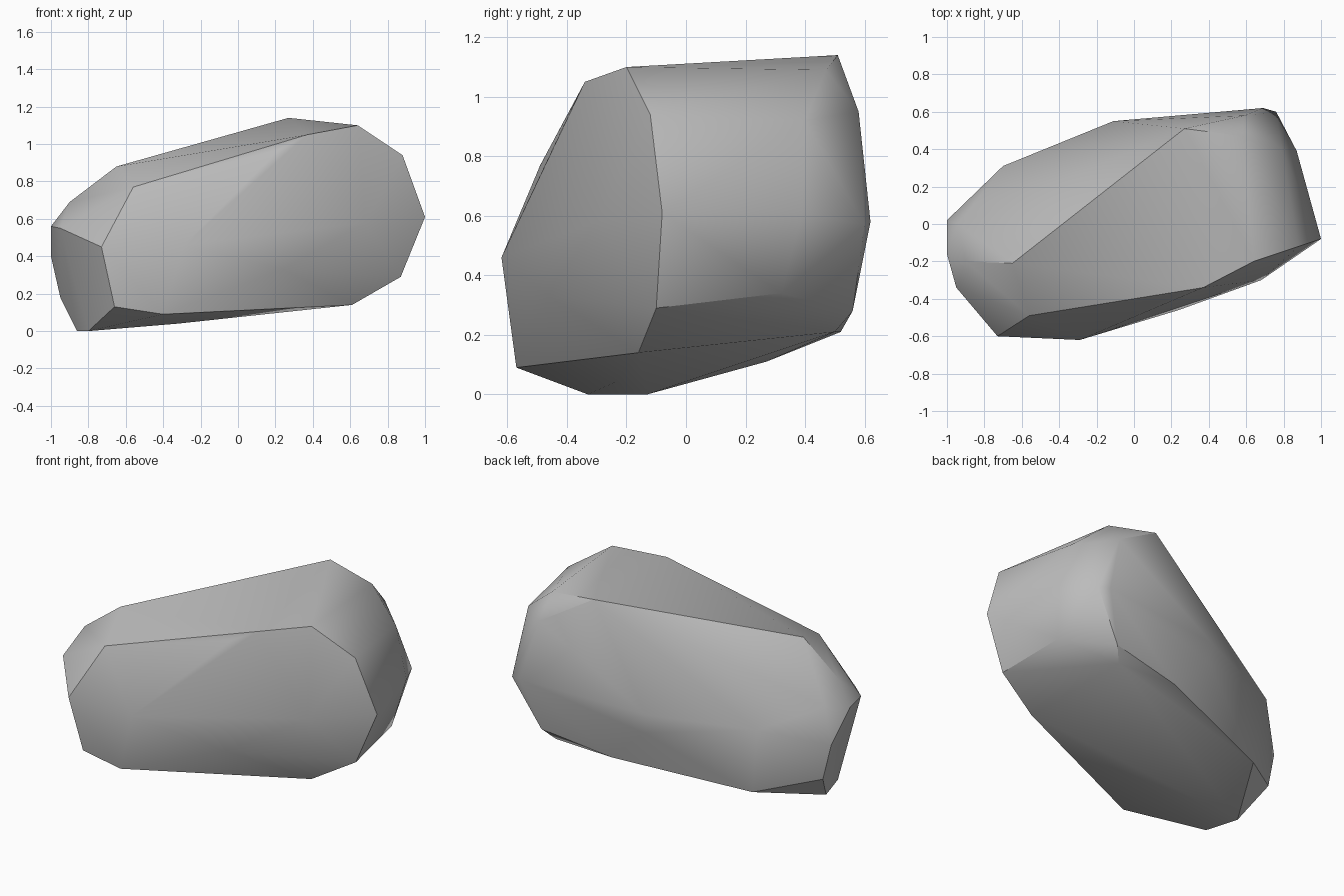
import bpy
import bmesh
import math
from mathutils import Vector

# Remove the default cube only
default_cube = bpy.data.objects.get("Cube")
if default_cube:
    bpy.data.objects.remove(default_cube, do_unlink=True)

UNIT = 0.01  # corner positions are given in hundredths

# Corners of the boulder, grouped by the region of stone they shape
corners = {
    "right_end": [
        (-95, -34, 55), (-100, -16, 56), (-90, -20, 69), (-94, 0, 61),
        (-100, 2, 40), (-95, 3, 18),
    ],
    "front_bulge": [
        (-73, -60, 45), (-29, -62, 46), (-56, -49, 77), (-66, -56, 13),
        (-40, -57, 9), (24, -46, 33), (68, -30, 58),
    ],
    "crown": [
        (-65, -21, 88), (27, 51, 114), (64, -20, 110), (58, 47, 109),
        (37, -34, 105), (22, -38, 97),
    ],
    "left_end": [
        (88, -12, 94), (100, -8, 61), (87, -10, 29), (79, 40, 92),
        (87, 39, 61), (82, 32, 34),
    ],
    "back_bulge": [
        (69, 62, 58), (76, 60, 57), (59, 58, 95), (59, 56, 28),
        (-11, 55, 55), (-9, 54, 43), (14, 52, 21), (-70, 31, 52),
    ],
    "underside": [
        (-80, -33, 0), (-86, -13, 0), (-32, -24, 4), (61, -16, 14),
        (53, 50, 21), (-1, 40, 18), (-64, 27, 11),
    ],
}


def make_material(name, grey):
    """Flat matte colour for both viewport and render."""
    material = bpy.data.materials.new(name)
    material.use_nodes = True
    colour = (grey, grey, grey, 1.0)
    material.diffuse_color = colour
    shader = material.node_tree.nodes["Principled BSDF"]
    shader.inputs["Base Color"].default_value = colour
    shader.inputs["Roughness"].default_value = 0.9
    return material


def make_chiselled_stone(name, regions, material):
    """Wrap a tight faceted skin around all the corners."""
    bm = bmesh.new()
    for region in regions.values():
        for corner in region:
            bm.verts.new(Vector(corner) * UNIT)
    bmesh.ops.convex_hull(bm, input=bm.verts[:])

    # Drop any corner buried inside the skin
    buried = [v for v in bm.verts if not v.link_faces]
    bmesh.ops.delete(bm, geom=buried, context="VERTS")
    bmesh.ops.recalc_face_normals(bm, faces=bm.faces[:])

    mesh = bpy.data.meshes.new(name)
    bm.to_mesh(mesh)
    bm.free()
    mesh.materials.append(material)
    stone = bpy.data.objects.new(name, mesh)
    bpy.context.scene.collection.objects.link(stone)
    return stone


# Boulder: soft across shallow facets, crisp on the steep ridges
stone_grey = make_material("stone grey", 0.5)
boulder = make_chiselled_stone("boulder", corners, stone_grey)
bpy.ops.object.select_all(action="DESELECT")
boulder.select_set(True)
bpy.context.view_layer.objects.active = boulder
bpy.ops.object.shade_smooth_by_angle(angle=math.radians(30))
